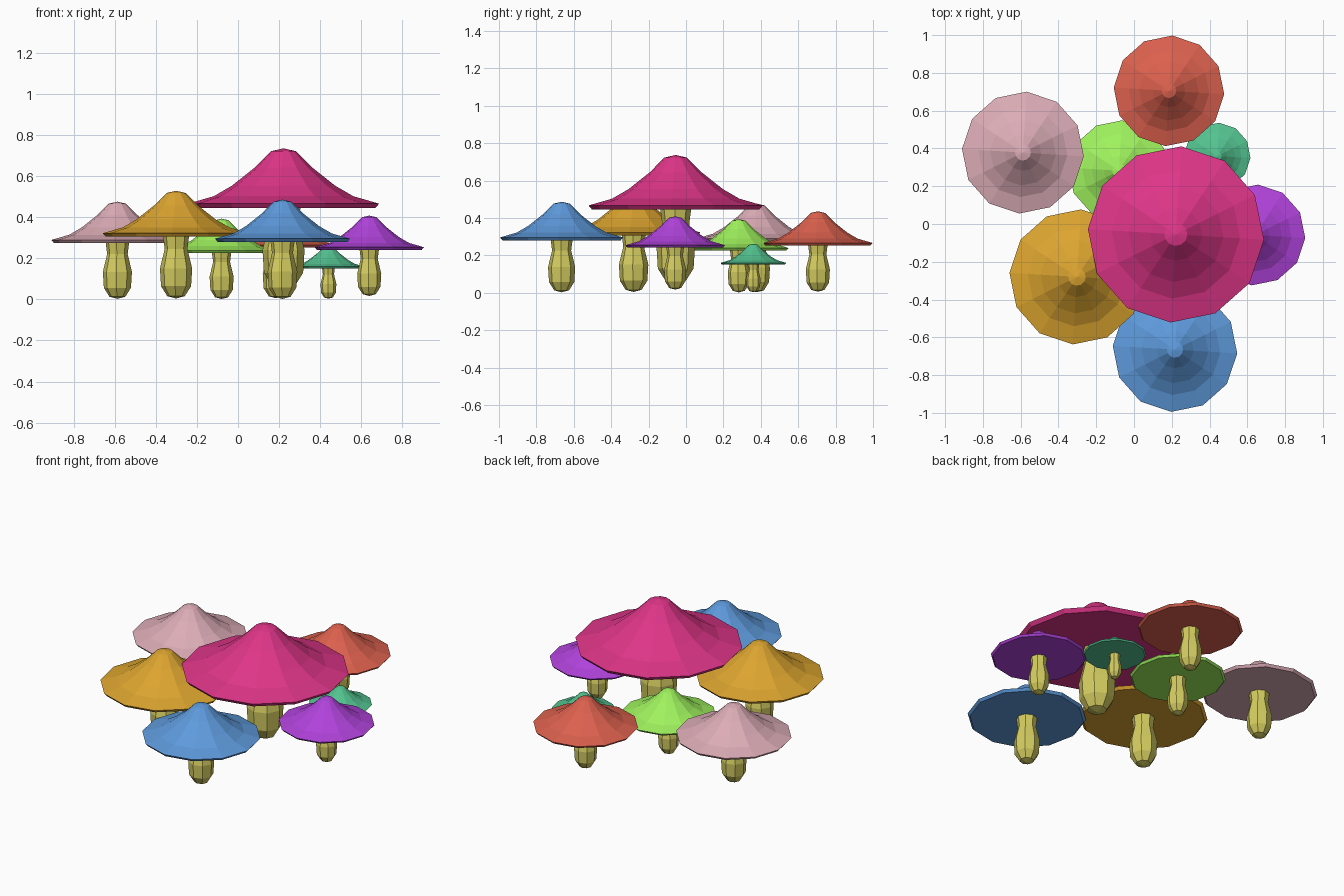
import bpy, bmesh
from math import cos, sin, tau, radians

if "Cube" in bpy.data.objects:
    bpy.data.objects.remove(bpy.data.objects["Cube"])

# Unit mushroom: cap radius 1, apex at z = 0; profiles are (radius, height)
CAP = [(0, 0), (.13, -.03), (.30, -.20), (.54, -.39), (.73, -.50),
       (1, -.578), (.96, -.625), (0, -.625)]
STEM = [(0, -.60), (.18, -.60), (.155, -.79), (.22, -1.06), (.205, -1.30),
        (.12, -1.435), (0, -1.467)]
TURN = radians(-3.5)


def material(name, rgb):
    m = bpy.data.materials.new(name)
    m.diffuse_color = (*[c ** 2.2 for c in rgb], 1)
    m.use_nodes = True
    m.node_tree.nodes["Principled BSDF"].inputs["Base Color"].default_value = m.diffuse_color
    return m


def lathe(name, profile, sides, scale, loc, mat):
    bm = bmesh.new()
    rings = []
    for r, z in profile:
        n = sides if r else 1
        rings.append([bm.verts.new((r * scale * cos(TURN + tau * i / n),
                                    r * scale * sin(TURN + tau * i / n),
                                    z * scale)) for i in range(n)])
    for a, b in zip(rings, rings[1:]):
        for i in range(sides):
            j = (i + 1) % sides
            quad = [a[i % len(a)], b[i % len(b)], b[j % len(b)], a[j % len(a)]]
            bm.faces.new(list(dict.fromkeys(quad)))
    bmesh.ops.recalc_face_normals(bm, faces=bm.faces)
    me = bpy.data.meshes.new(name)
    bm.to_mesh(me)
    bm.free()
    me.materials.append(mat)
    ob = bpy.data.objects.new(name, me)
    ob.location = loc
    bpy.context.collection.objects.link(ob)


# name, x, y, apex height, cap radius, cap colour
MUSHROOMS = [
    ("magenta", .222, -.055, .737, .467, (.87, .22, .53)),
    ("ochre", -.302, -.28, .530, .358, (.86, .64, .20)),
    ("pink", -.588, .378, .477, .323, (.86, .67, .71)),
    ("blue", .217, -.665, .487, .330, (.37, .60, .86)),
    ("orange", .185, .705, .436, .293, (.86, .38, .31)),
    ("purple", .640, -.058, .409, .267, (.69, .27, .86)),
    ("lime", -.080, .282, .394, .267, (.62, .95, .37)),
    ("teal", .441, .360, .262, .176, (.33, .76, .56)),
]

stem_mat = material("stem_yellow", (.83, .80, .38))
for name, x, y, z, r, rgb in MUSHROOMS:
    lathe(name + "_cap", CAP, 12, r, (x, y, z), material(name, rgb))
    lathe(name + "_stem", STEM, 8, r, (x, y, z), stem_mat)
